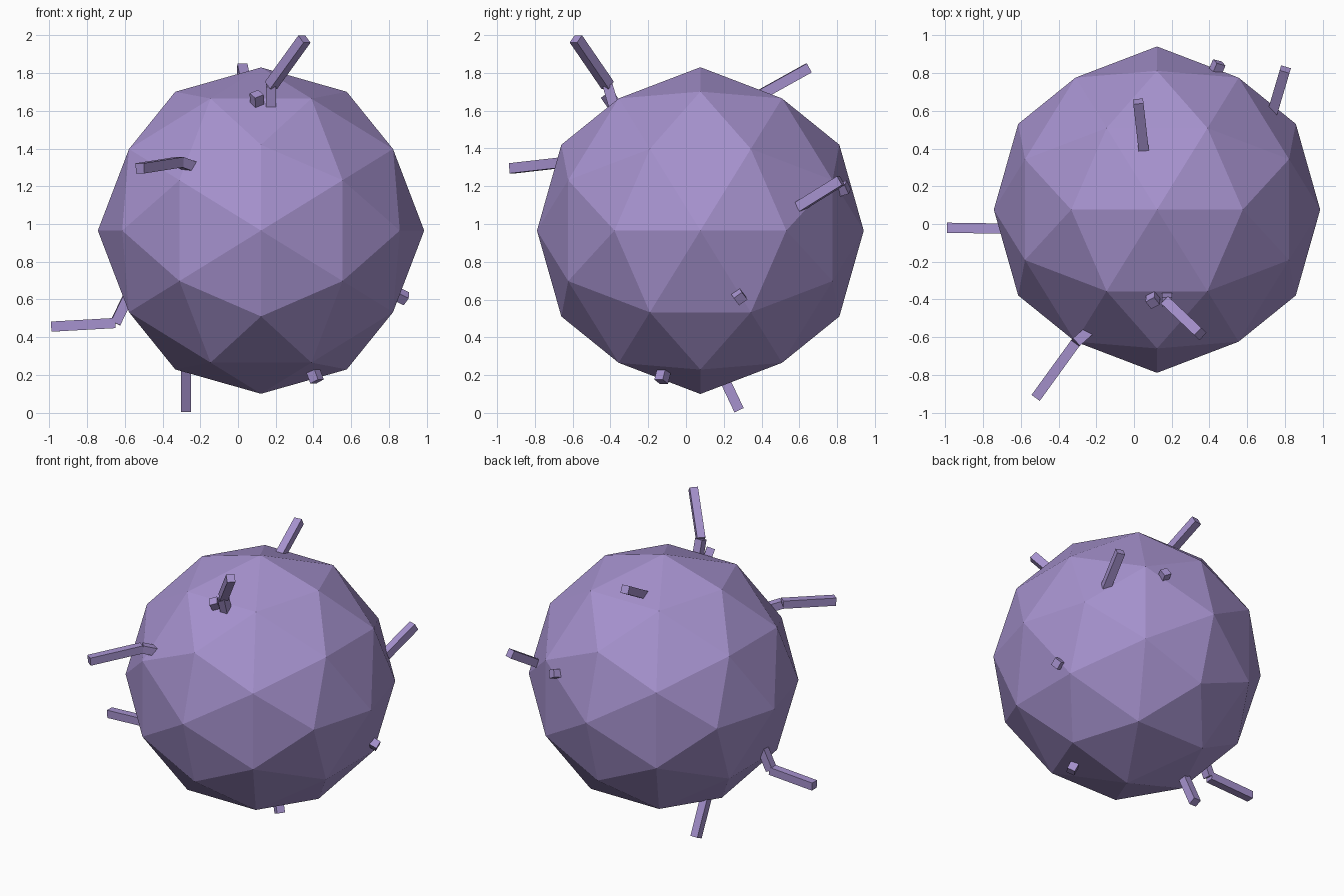
import bpy, bmesh, math
from mathutils import Vector, Matrix

if "Cube" in bpy.data.objects:
    bpy.data.objects.remove(bpy.data.objects["Cube"])

CENTRE = Vector((0.122, 0.076, 0.965))
RADIUS = 0.865
WIDTH = 0.054

purple = bpy.data.materials.new("soft purple")
purple.diffuse_color = (0.381, 0.287, 0.617, 1)
purple.use_nodes = True
purple.node_tree.nodes["Principled BSDF"].inputs["Base Color"].default_value = purple.diffuse_color


def finish(bm, name):
    bmesh.ops.recalc_face_normals(bm, faces=bm.faces)
    mesh = bpy.data.meshes.new(name)
    bm.to_mesh(mesh)
    bm.free()
    mesh.materials.append(purple)
    obj = bpy.data.objects.new(name, mesh)
    bpy.context.collection.objects.link(obj)
    return obj


# Body: icosahedron with an edge midpoint on every axis, each face split in four
bm = bmesh.new()
phi = (1 + math.sqrt(5)) / 2
for a in (-1, 1):
    for b in (-phi, phi):
        for p in ((a, 0, b), (b, a, 0), (0, b, a)):
            bm.verts.new(p)
bmesh.ops.convex_hull(bm, input=bm.verts[:])
bmesh.ops.subdivide_edges(bm, edges=bm.edges[:], cuts=1, use_grid_fill=True)
for v in bm.verts:
    v.co = CENTRE + v.co.normalized() * RADIUS
finish(bm, "faceted_body")


def add_bar(bm, start, end, roll=0):
    """Square bar between two points, with level sides unless rolled."""
    start, end = Vector(start), Vector(end)
    d = (end - start).normalized()
    side = d.cross(Vector((0, 0, 1))).normalized()
    rot = Matrix((side, d.cross(side), d)).transposed().to_4x4()
    rot = rot @ Matrix.Rotation(math.radians(roll), 4, 'Z')
    size = Matrix.Diagonal((WIDTH, WIDTH, (end - start).length, 1))
    bmesh.ops.create_cube(bm, size=1, matrix=Matrix.Translation((start + end) / 2) @ rot @ size)


# Twigs: paths of one or two straight bars growing out of the body
twigs = {
    "top_front_twig": [(0.175, -0.37, 1.58), (0.175, -0.415, 1.735), (0.352, -0.583, 1.98)],
    "front_left_twig": [(-0.22, -0.55, 1.295), (-0.31, -0.63, 1.328), (-0.52, -0.92, 1.295)],
    "left_twig": [(-0.58, -0.02, 0.62), (-0.65, -0.025, 0.475), (-0.99, -0.02, 0.456)],
    "bottom_twig": [(-0.275, 0.16, 0.27), (-0.275, 0.281, 0.014)],
    "top_back_twig": [(0.055, 0.36, 1.665), (0.022, 0.65, 1.826)],
    "back_right_twig": [(0.735, 0.595, 1.09), (0.802, 0.82, 1.23)],
}
for name, path in twigs.items():
    bm = bmesh.new()
    for start, end in zip(path, path[1:]):
        add_bar(bm, start, end)
    finish(bm, name)

# Stubs: short bar ends just breaking the surface
stubs = {
    "top_front_stub": ((0.10, -0.40, 1.66), 35),
    "back_stub": ((0.445, 0.84, 1.19), 30),
    "right_stub": ((0.88, 0.285, 0.61), 40),
    "bottom_stub": ((0.41, -0.125, 0.19), 0),
}
for name, (point, roll) in stubs.items():
    bm = bmesh.new()
    d = (Vector(point) - CENTRE).normalized()
    add_bar(bm, CENTRE + d * 0.76, CENTRE + d * 0.878, roll)
    finish(bm, name)
